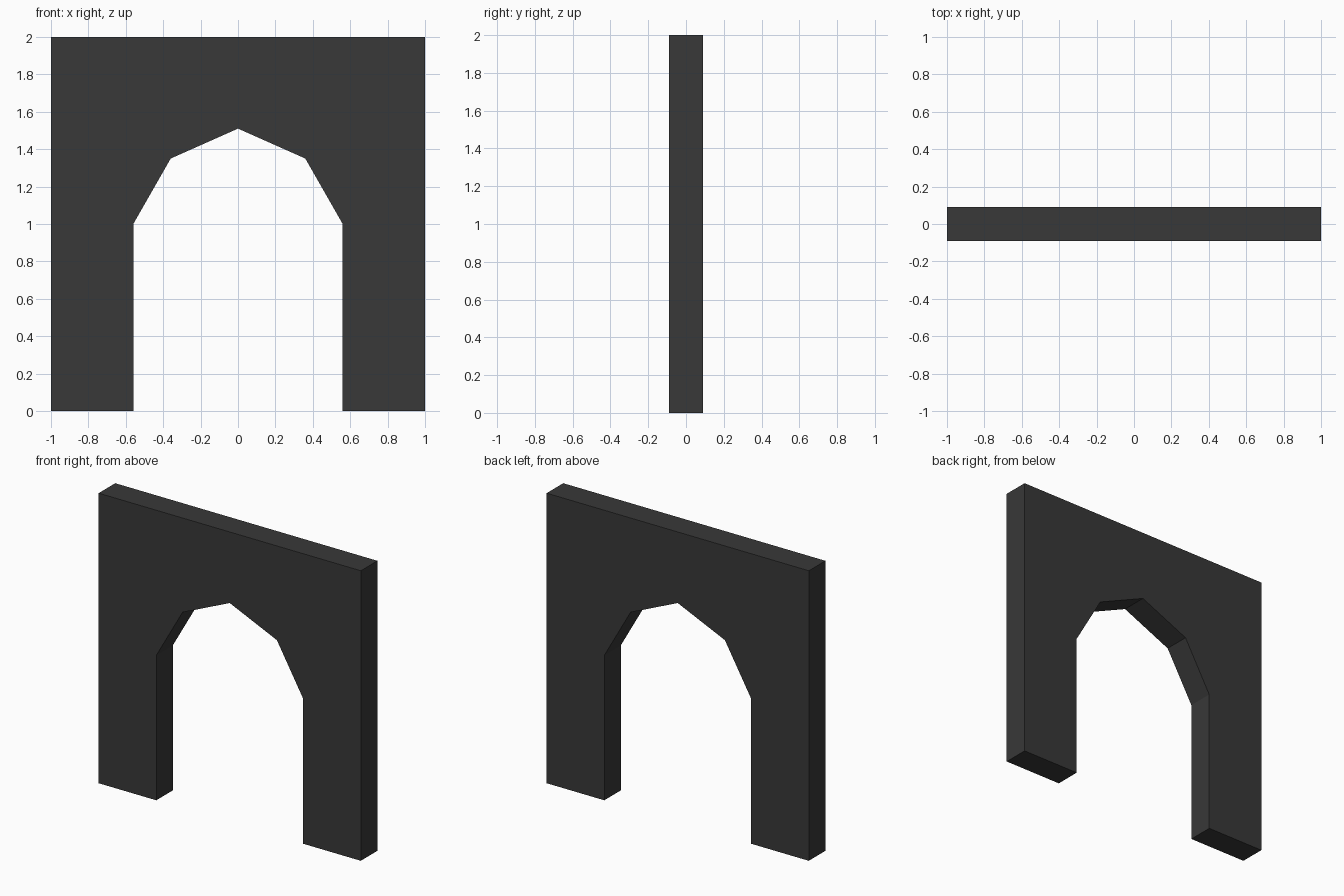
import bpy
import bmesh

if "Cube" in bpy.data.objects:
    bpy.data.objects.remove(bpy.data.objects["Cube"])

HALF_DEPTH = 0.09

# Right half of the front outline: apex of the arch, down the jamb, around the outer wall
inner = [(0.36, 1.35), (0.56, 1.0), (0.56, 0.0)]
outer = [(1.0, 0.0), (1.0, 2.0)]
right = inner + outer
left = [(-x, z) for x, z in reversed(right)]
outline = [(0.0, 1.51)] + right + left

# Arched wall: one flat profile extruded through its thickness
bm = bmesh.new()
front = bm.faces.new([bm.verts.new((x, -HALF_DEPTH, z)) for x, z in outline])
extruded = bmesh.ops.extrude_face_region(bm, geom=[front], use_keep_orig=True)
moved = [g for g in extruded["geom"] if isinstance(g, bmesh.types.BMVert)]
bmesh.ops.translate(bm, verts=moved, vec=(0, 2 * HALF_DEPTH, 0))
bmesh.ops.recalc_face_normals(bm, faces=bm.faces)
mesh = bpy.data.meshes.new("arched_wall")
bm.to_mesh(mesh)
bm.free()
wall = bpy.data.objects.new("arched_wall", mesh)
bpy.context.collection.objects.link(wall)

# Dark stone colour
stone = bpy.data.materials.new("dark_stone")
stone.diffuse_color = (0.04, 0.04, 0.04, 1)
stone.use_nodes = True
stone.node_tree.nodes["Principled BSDF"].inputs["Base Color"].default_value = stone.diffuse_color
mesh.materials.append(stone)
